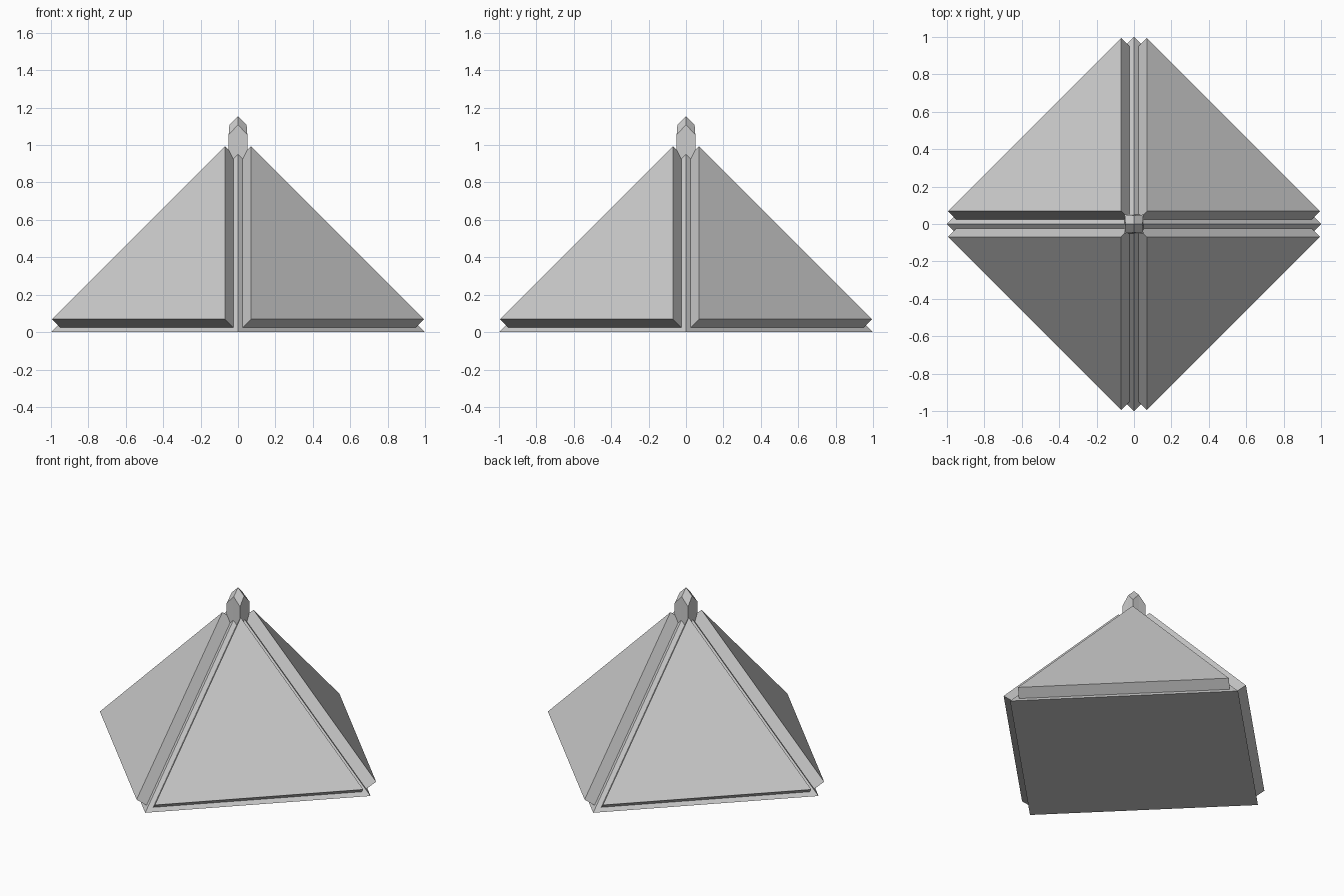
import bpy, bmesh, math

if "Cube" in bpy.data.objects:
    bpy.data.objects.remove(bpy.data.objects["Cube"])


def finish(bm, name):
    bmesh.ops.recalc_face_normals(bm, faces=bm.faces)
    me = bpy.data.meshes.new(name)
    bm.to_mesh(me)
    bm.free()
    ob = bpy.data.objects.new(name, me)
    bpy.context.collection.objects.link(ob)
    return ob


# Pyramid body on a diamond footprint, each sloped face inset and raised as a panel
M = 0.05      # margin measured along the axes
RISE = 0.044  # panel rise along each axis
bm = bmesh.new()
base = [bm.verts.new(c) for c in ((1, 0, 0), (0, 1, 0), (-1, 0, 0), (0, -1, 0))]
apex = bm.verts.new((0, 0, 1))
bm.faces.new(base[::-1])
sides = [bm.faces.new((base[i], base[(i + 1) % 4], apex)) for i in range(4)]
bm.normal_update()
bmesh.ops.inset_individual(bm, faces=sides, thickness=M * math.sqrt(1.5), depth=0)
bm.normal_update()
for f in sides:
    n = f.normal.copy()
    new = bmesh.ops.extrude_discrete_faces(bm, faces=[f])["faces"]
    bmesh.ops.translate(bm, verts=new[0].verts, vec=n * RISE * math.sqrt(3))
finish(bm, "panelled_pyramid")

# Square spire: the pyramid tip pushed straight up, edge middles slightly drawn in
bm = bmesh.new()
ring = [(1, 0), (1, 1), (0, 1), (-1, 1), (-1, 0), (-1, -1), (0, -1), (1, -1)]
low, top = [], []
for x, y in ring:
    r = M if x and y else 0.046
    k = abs(x) + abs(y)
    low.append(bm.verts.new((x * M, y * M, 1 - k * M)))
    top.append(bm.verts.new((x * r, y * r, 1.155 - k * r)))
tip = bm.verts.new((0, 0, 1.155))
for i in range(8):
    j = (i + 1) % 8
    bm.faces.new((low[i], low[j], top[j], top[i]))
for i in range(0, 8, 2):
    bm.faces.new((top[i], top[i + 1], top[(i + 2) % 8], tip))
finish(bm, "spire")
